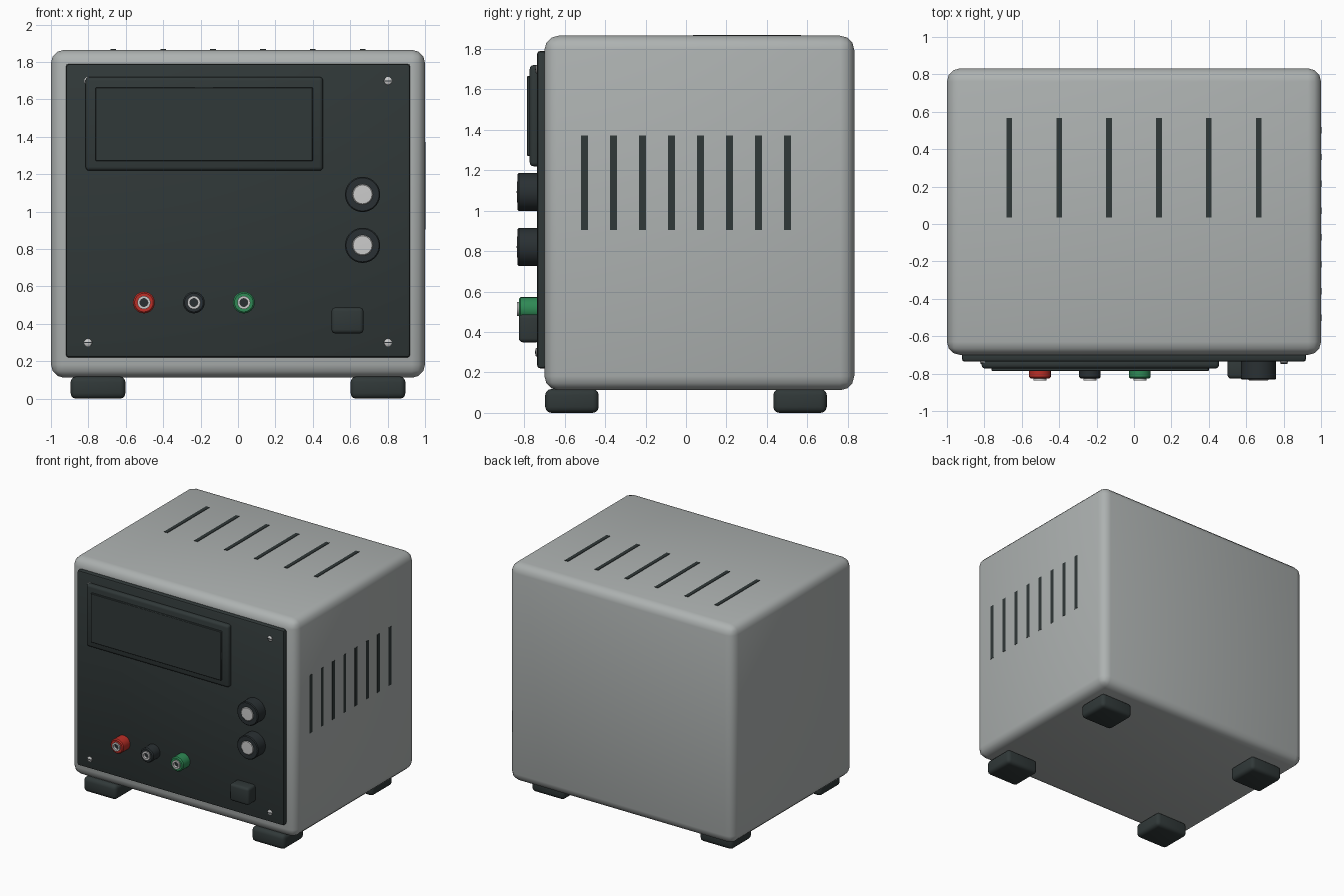
import bpy, bmesh, math
from mathutils import Vector

if "Cube" in bpy.data.objects:
    bpy.data.objects.remove(bpy.data.objects["Cube"])


def colour(name, r, g, b):
    m = bpy.data.materials.new(name)
    m.diffuse_color = (r, g, b, 1)
    m.use_nodes = True
    m.node_tree.nodes["Principled BSDF"].inputs["Base Color"].default_value = m.diffuse_color
    return m


GREY = colour("case grey", 0.42, 0.445, 0.44)
DARK = colour("panel charcoal", 0.03, 0.04, 0.04)
BLACK = colour("knob black", 0.023, 0.03, 0.033)
METAL = colour("metal", 0.6, 0.6, 0.6)
RED = colour("terminal red", 0.5, 0.028, 0.02)
GREEN = colour("terminal green", 0.028, 0.25, 0.09)


def finish(name, bm, mat):
    bmesh.ops.recalc_face_normals(bm, faces=bm.faces)
    me = bpy.data.meshes.new(name)
    bm.to_mesh(me)
    bm.free()
    me.materials.append(mat)
    me.shade_smooth()
    me.set_sharp_from_angle(angle=math.radians(38))
    ob = bpy.data.objects.new(name, me)
    bpy.context.collection.objects.link(ob)
    return ob


def box(name, x, y, z, mat, bevel=0, segs=3):
    """Box from (min, max) ranges with rounded edges."""
    bm = bmesh.new()
    bmesh.ops.create_cube(bm, size=1)
    for v in bm.verts:
        v.co = Vector(((r[0] + r[1]) / 2 + c * (r[1] - r[0])
                       for r, c in zip((x, y, z), v.co)))
    if bevel:
        bmesh.ops.bevel(bm, geom=bm.edges[:], offset=bevel, segments=segs,
                        profile=0.5, affect='EDGES')
    return finish(name, bm, mat)


def lathe(name, x, z, profile, mat, sides=32):
    """Turn a (radius, y) profile around a front-to-back axis at x, z."""
    bm = bmesh.new()
    vs = [bm.verts.new((x + r, y, z)) for r, y in profile]
    es = [bm.edges.new(p) for p in zip(vs, vs[1:])]
    bmesh.ops.spin(bm, geom=vs + es, cent=(x, 0, z), axis=(0, 1, 0),
                   angle=math.tau, steps=sides)
    bmesh.ops.remove_doubles(bm, verts=bm.verts, dist=1e-4)
    return finish(name, bm, mat)


# Case and front panel
box("case", (-1, 1), (-0.70, 0.832), (0.112, 1.865), GREY, 0.07)
box("front_panel", (-0.92, 0.92), (-0.736, -0.68), (0.22, 1.79), DARK, 0.015, 2)

# Display frame and window
box("display_frame", (-0.815, 0.455), (-0.773, -0.72), (1.219, 1.72), DARK, 0.02)
box("display_window", (-0.762, 0.40), (-0.787, -0.75), (1.27, 1.665), DARK, 0.004, 1)

# Feet
for sx in (-1, 1):
    for sy in (-1, 1):
        box("foot", sorted((sx * 0.602, sx * 0.895)), sorted((sy * 0.432, sy * 0.696)),
            (0, 0.118), DARK, 0.03)

# Vent slots on the top and the right side
for i in range(6):
    x = -0.667 + i * 0.2668
    box("top_vent", (x - 0.015, x + 0.015), (0.035, 0.568), (1.861, 1.869), DARK)
for i in range(8):
    y = -0.502 + i * 0.1434
    box("side_vent", (0.996, 1.002), (y - 0.017, y + 0.017), (0.904, 1.372), DARK)

# Control knobs with metal caps
for z in (1.092, 0.82):
    lathe("knob", 0.666, z, [(0, -0.832), (0.088, -0.832), (0.094, -0.826),
                             (0.094, -0.73)], BLACK, 40)
    lathe("knob_cap", 0.666, z, [(0, -0.837), (0.05, -0.836), (0.057, -0.83)], METAL)

# Output terminals: coloured collar, metal socket, dark bore
for name, x, mat in (("red", -0.503, RED), ("black", -0.236, BLACK), ("green", 0.031, GREEN)):
    lathe(name + "_terminal", x, 0.514,
          [(0.03, -0.826), (0.05, -0.826), (0.058, -0.818), (0.058, -0.73)], mat, 24)
    lathe(name + "_socket", x, 0.514,
          [(0.021, -0.81), (0.021, -0.836), (0.035, -0.836), (0.035, -0.80)], METAL, 24)
    lathe(name + "_socket_bore", x, 0.514, [(0, -0.815), (0.022, -0.815)], BLACK, 24)

# Power switch
box("power_switch", (0.5, 0.671), (-0.827, -0.72), (0.349, 0.487), DARK, 0.02)

# Panel screws with slots
for x in (-0.802, 0.802):
    for z in (0.30, 1.699):
        lathe("panel_screw", x, z, [(0, -0.746), (0.015, -0.745), (0.021, -0.74),
                                    (0.021, -0.73)], METAL, 16)
        box("screw_slot", (x - 0.018, x + 0.018), (-0.7475, -0.741),
            (z - 0.003, z + 0.003), BLACK)
